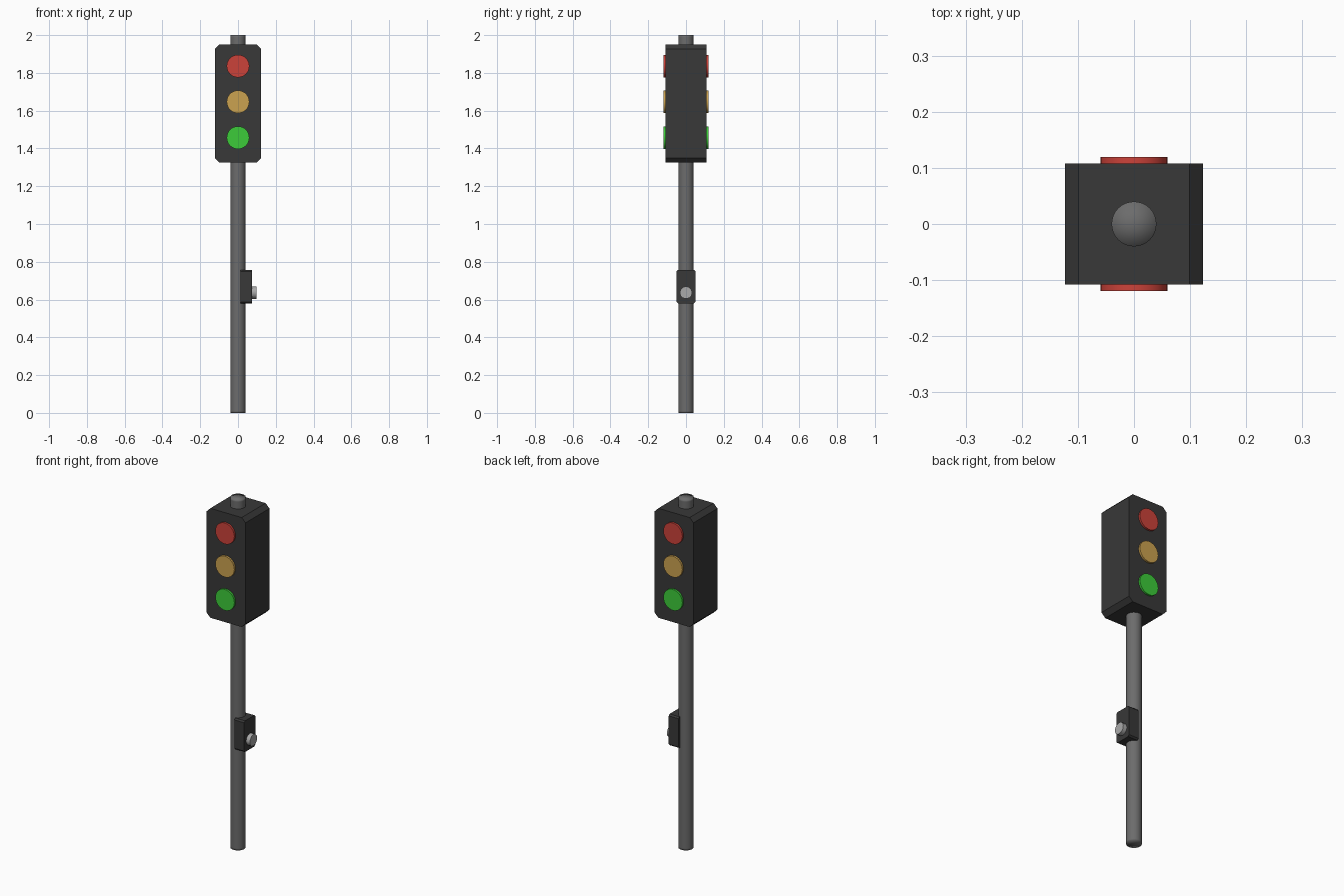
import bpy, bmesh, math
from mathutils import Matrix

if "Cube" in bpy.data.objects:
    bpy.data.objects.remove(bpy.data.objects["Cube"], do_unlink=True)


def material(name, rgb):
    m = bpy.data.materials.new(name)
    m.use_nodes = True
    m.diffuse_color = (*rgb, 1)
    m.node_tree.nodes["Principled BSDF"].inputs["Base Color"].default_value = (*rgb, 1)
    return m


HOUSING = material("dark housing", (0.04, 0.04, 0.04))
METAL = material("grey metal", (0.15, 0.15, 0.15))
BUTTON = material("light button", (0.4, 0.4, 0.4))
RED = material("red lens", (0.6, 0.055, 0.042))
AMBER = material("amber lens", (0.6, 0.36, 0.08))
GREEN = material("green lens", (0.046, 0.6, 0.042))


def finish(bm, name, mat, smooth=None):
    bmesh.ops.recalc_face_normals(bm, faces=bm.faces)
    me = bpy.data.meshes.new(name)
    bm.to_mesh(me)
    bm.free()
    me.materials.append(mat)
    ob = bpy.data.objects.new(name, me)
    bpy.context.collection.objects.link(ob)
    if smooth:
        bpy.ops.object.select_all(action='DESELECT')
        ob.select_set(True)
        bpy.context.view_layer.objects.active = ob
        bpy.ops.object.shade_smooth_by_angle(angle=math.radians(smooth))
    return ob


def chamfered_box(name, mat, centre, size, axis, chamfer):
    """Box whose four edges along one axis are cut at 45 degrees."""
    bm = bmesh.new()
    bmesh.ops.create_cube(bm, size=1)
    bmesh.ops.scale(bm, vec=size, verts=bm.verts)
    edges = [e for e in bm.edges
             if abs(e.verts[0].co[axis] - e.verts[1].co[axis]) > 1e-4]
    bmesh.ops.bevel(bm, geom=edges, offset=chamfer, segments=1, affect='EDGES')
    bmesh.ops.translate(bm, vec=centre, verts=bm.verts)
    return finish(bm, name, mat)


def disc(name, mat, centre, radius, depth, axis, sides):
    """Short cylinder lying along X or Y."""
    bm = bmesh.new()
    turn = Matrix.Rotation(math.pi / 2, 4, 'Y' if axis == 'X' else 'X')
    bmesh.ops.create_cone(bm, cap_ends=True, segments=sides, radius1=radius,
                          radius2=radius, depth=depth,
                          matrix=Matrix.Translation(centre) @ turn)
    return finish(bm, name, mat, smooth=40)


# Pole: spun profile with softly shaded end caps
bm = bmesh.new()
profile = [(0, 0), (0.04, 0), (0.04, 0.01), (0.04, 1.99), (0.04, 2), (0, 2)]
verts = [bm.verts.new((r, 0, z)) for r, z in profile]
edges = [bm.edges.new(pair) for pair in zip(verts, verts[1:])]
bmesh.ops.spin(bm, geom=verts + edges, cent=(0, 0, 0), axis=(0, 0, 1),
               angle=math.tau, steps=32)
bmesh.ops.remove_doubles(bm, verts=bm.verts, dist=1e-4)
finish(bm, "pole", METAL, smooth=120)

# Signal housing
chamfered_box("signal_housing", HOUSING, (0, 0, 1.637), (0.246, 0.216, 0.625), 1, 0.024)

# Lenses on the front and back
for colour, mat, z in (("red", RED, 1.836), ("amber", AMBER, 1.647), ("green", GREEN, 1.457)):
    for side, sign in (("front", -1), ("back", 1)):
        disc(f"{colour}_lens_{side}", mat, (0, sign * 0.109, z), 0.06, 0.02, 'Y', 32)

# Crossing button
chamfered_box("button_box", HOUSING, (0.043, 0, 0.668), (0.062, 0.1, 0.178), 0, 0.008)
disc("push_button", BUTTON, (0.083, 0, 0.637), 0.033, 0.03, 'X', 12)
